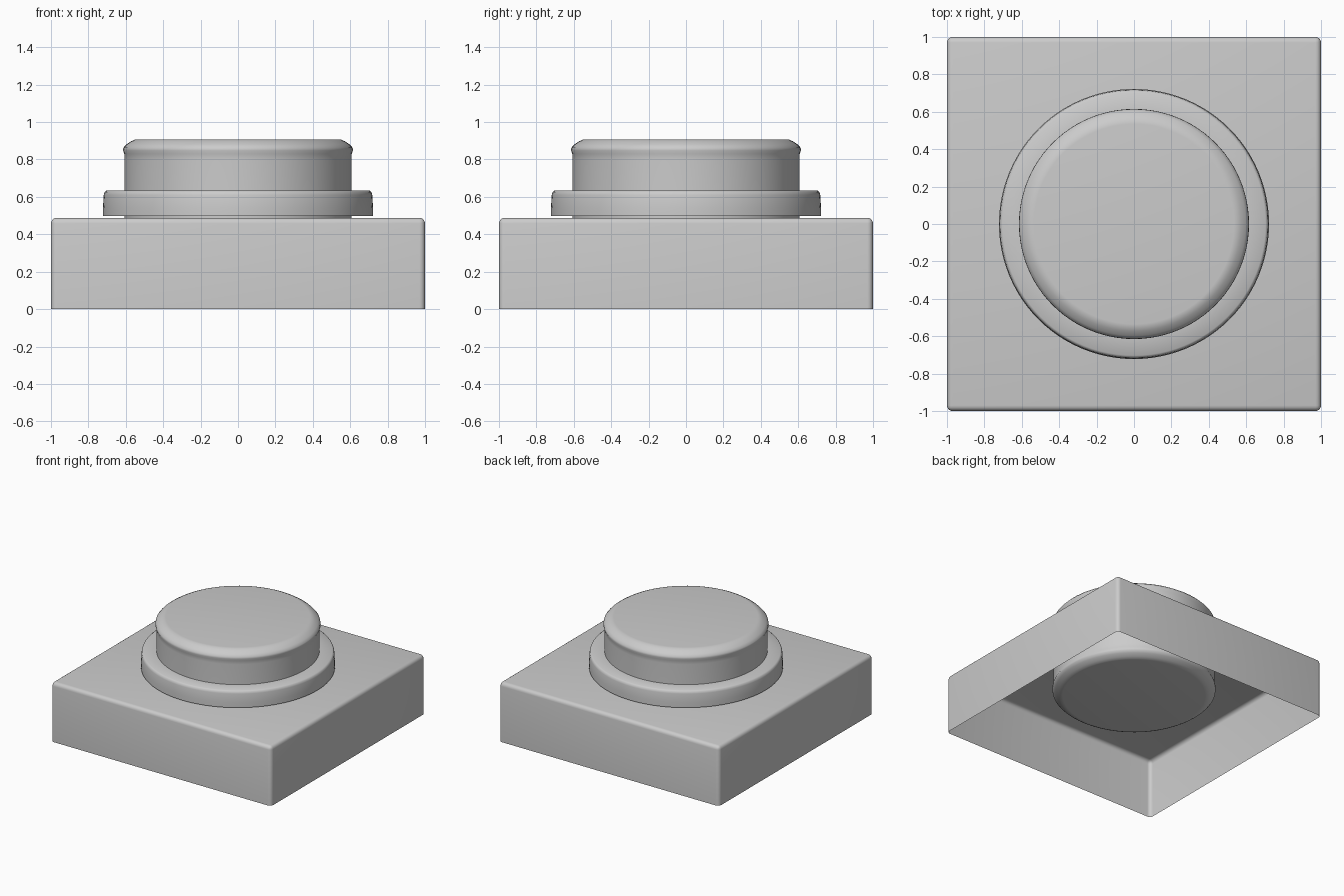
import bpy, bmesh, math

if "Cube" in bpy.data.objects:
    bpy.data.objects.remove(bpy.data.objects["Cube"])

SEGMENTS = 96


def make_object(name, bm, angle):
    mesh = bpy.data.meshes.new(name)
    bm.to_mesh(mesh)
    bm.free()
    obj = bpy.data.objects.new(name, mesh)
    bpy.context.collection.objects.link(obj)
    bpy.ops.object.select_all(action='DESELECT')
    obj.select_set(True)
    bpy.context.view_layer.objects.active = obj
    bpy.ops.object.shade_smooth_by_angle(angle=math.radians(angle))
    return obj


def lathe(name, profile, angle=40):
    """Spin an (r, z) profile, listed bottom to top, around the z axis."""
    bm = bmesh.new()
    verts = [bm.verts.new((r, 0, z)) for r, z in profile]
    edges = [bm.edges.new(pair) for pair in zip(verts, verts[1:])]
    bmesh.ops.spin(bm, geom=verts + edges, cent=(0, 0, 0), axis=(0, 0, 1),
                   angle=math.tau, steps=SEGMENTS)
    bmesh.ops.remove_doubles(bm, verts=bm.verts, dist=1e-4)
    bmesh.ops.holes_fill(bm, edges=[e for e in bm.edges if e.is_boundary], sides=0)
    bmesh.ops.recalc_face_normals(bm, faces=bm.faces)
    return make_object(name, bm, angle)


# Base: thin square shell, open underneath, with softened edges
bm = bmesh.new()
bmesh.ops.create_cube(bm, size=1)
for v in bm.verts:
    v.co = (v.co.x * 2, v.co.y * 2, (v.co.z + 0.5) * 0.488)
bm.faces.ensure_lookup_table()
bottom = min(bm.faces, key=lambda f: f.calc_center_median().z)
bmesh.ops.delete(bm, geom=[bottom], context='FACES_ONLY')
bmesh.ops.bevel(bm, geom=[e for e in bm.edges if not e.is_boundary],
                offset=0.03, segments=4, profile=0.5, affect='EDGES')
make_object("base_housing", bm, 40)

# Collar: flat ring just above the base, around the button
lathe("collar_ring", [(0.59, 0.498), (0.722, 0.498), (0.722, 0.54), (0.718, 0.61),
                      (0.714, 0.626), (0.703, 0.634), (0.59, 0.634), (0.59, 0.498)])

# Button: plunger with a slightly flared rim, the same at both ends
upper = [(0.607, 0.80), (0.608, 0.83), (0.615, 0.848), (0.613, 0.863),
         (0.597, 0.880), (0.572, 0.897), (0.552, 0.906), (0.535, 0.908)]
lower = [(r, 1.158 - z) for r, z in reversed(upper)]
lathe("button_cap", lower + upper)
